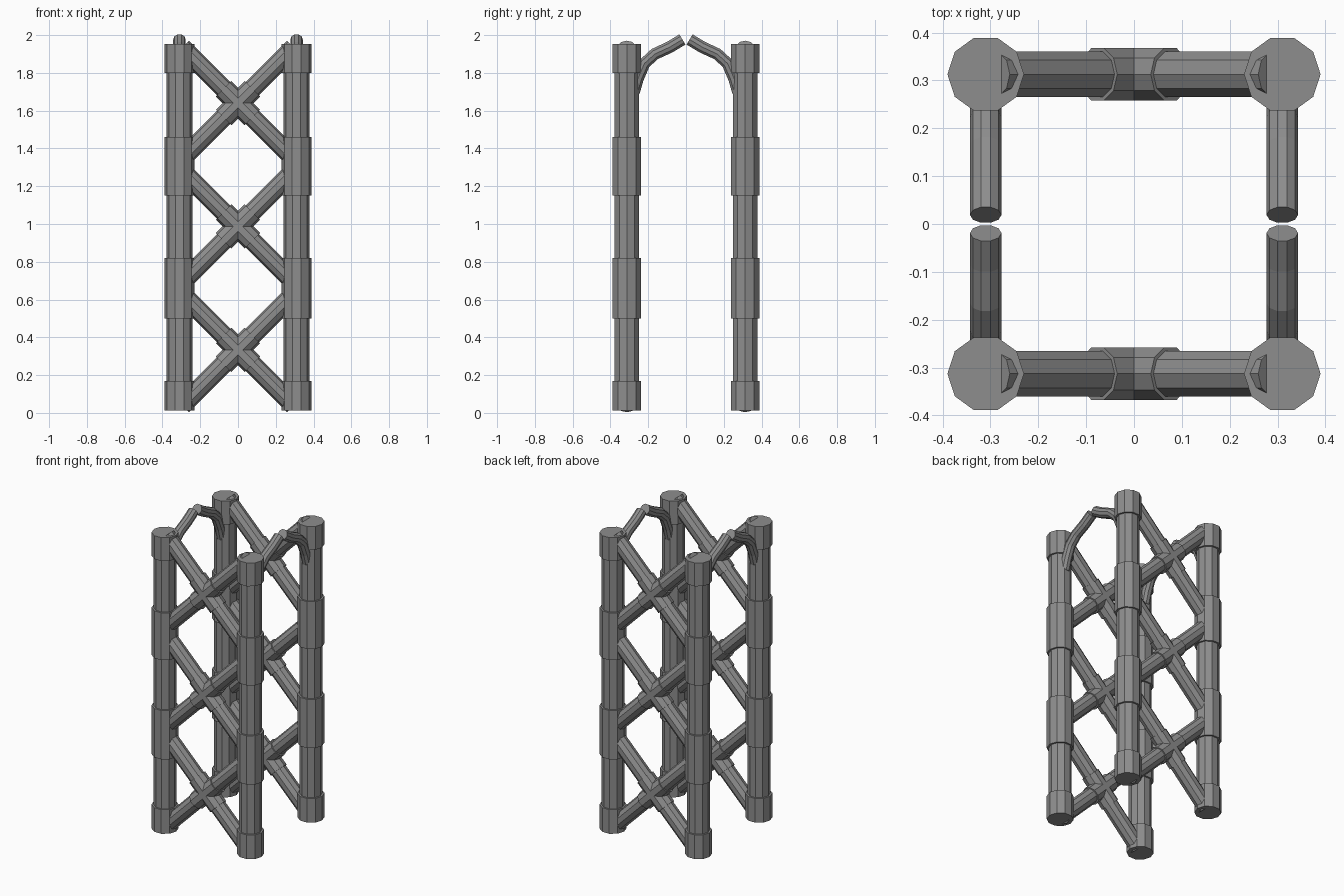
import bpy
import bmesh
import math
from mathutils import Vector

cube = bpy.data.objects.get("Cube")
if cube:
    bpy.data.objects.remove(cube, do_unlink=True)

steel = bpy.data.materials.new("grey_steel")
steel.use_nodes = True
GREY = (0.27, 0.27, 0.27, 1)
steel.diffuse_color = GREY
steel.node_tree.nodes["Principled BSDF"].inputs["Base Color"].default_value = GREY

SIDES = 10
POST_X, POST_Y = 0.31, 0.313
X_AXIS = Vector((1, 0, 0))
Y_AXIS = Vector((0, 1, 0))


def tube(name, path, radius, side):
    """Sweep a flat-sided capped tube along path; one corner points to side."""
    path = [Vector(p) for p in path]
    bm = bmesh.new()
    rings = []
    for i, p in enumerate(path):
        before, after = path[max(i - 1, 0)], path[min(i + 1, len(path) - 1)]
        across = (after - before).normalized().cross(side)
        ring = []
        for k in range(SIDES):
            a = math.tau * k / SIDES
            offset = side * math.cos(a) + across * math.sin(a)
            ring.append(bm.verts.new(p + offset * radius))
        rings.append(ring)
    for low, high in zip(rings, rings[1:]):
        for k in range(SIDES):
            n = (k + 1) % SIDES
            bm.faces.new((low[k], low[n], high[n], high[k]))
    bm.faces.new(rings[0])
    bm.faces.new(rings[-1])
    bmesh.ops.recalc_face_normals(bm, faces=bm.faces)
    mesh = bpy.data.meshes.new(name)
    bm.to_mesh(mesh)
    bm.free()
    mesh.materials.append(steel)
    obj = bpy.data.objects.new(name, mesh)
    bpy.context.collection.objects.link(obj)
    return obj


# Half of the arch, from inside the front post up to the middle (y, z)
ARCH = [(-0.275, 1.70), (-0.255, 1.77), (-0.22, 1.85),
        (-0.165, 1.90), (-0.085, 1.937), (-0.019, 1.977)]
COLLARS = {"bottom": (0.012, 0.17), "lower": (0.50, 0.82),
           "upper": (1.15, 1.46), "top": (1.80, 1.953)}
CROSSES = {"bottom": 0.334, "middle": 0.987, "top": 1.64}

for depth, sy in (("front", -1), ("back", 1)):
    y = sy * POST_Y
    for hand, sx in (("right", -1), ("left", 1)):
        x = sx * POST_X
        label = depth + "_" + hand
        # Corner posts with thicker collars
        tube(label + "_post", [(x, y, 0.02), (x, y, 1.945)], 0.068, X_AXIS)
        for level, (low, high) in COLLARS.items():
            tube(label + "_" + level + "_collar",
                 [(x, y, low), (x, y, high)], 0.08, X_AXIS)
        # Bent arch arms that meet between the front and back posts
        tube(label + "_arch_arm",
             [(x, -sy * py, pz) for py, pz in ARCH], 0.033, X_AXIS)

    # Crossed diagonal braces with sleeves at each crossing
    for level, z in CROSSES.items():
        for way, slope in (("rising", 1), ("falling", -1)):
            run = Vector((1, 0, slope))
            side = Y_AXIS.cross(run).normalized()
            centre = Vector((0, y, z))
            label = "_".join((depth, level, way))
            for part, reach, radius in (("brace", 0.295, 0.05),
                                        ("sleeve", 0.076, 0.058)):
                tube(label + "_" + part,
                     [centre - run * reach, centre + run * reach], radius, side)
